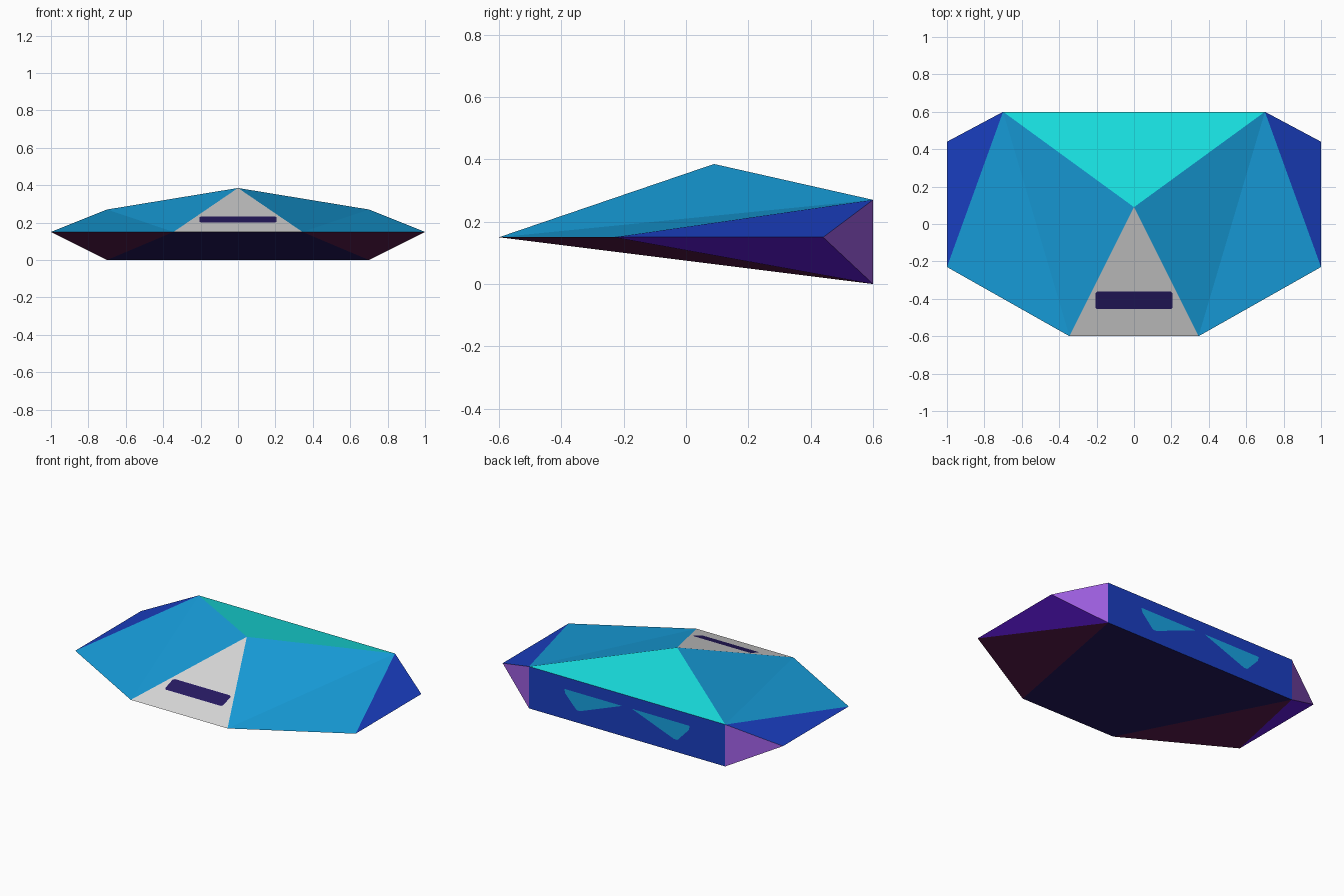
import bpy, bmesh
from mathutils import Vector

if "Cube" in bpy.data.objects:
    bpy.data.objects.remove(bpy.data.objects["Cube"])


def material(name, r, g, b):
    m = bpy.data.materials.new(name)
    lin = [((c / 255 + 0.055) / 1.055) ** 2.4 if c > 10 else c / 255 / 12.92 for c in (r, g, b)]
    m.diffuse_color = (*lin, 1)
    m.use_nodes = True
    m.node_tree.nodes["Principled BSDF"].inputs["Base Color"].default_value = m.diffuse_color
    return m


SKY = material("sky_blue", 24, 162, 225)
TEAL = material("bright_teal", 24, 224, 224)
GREY = material("light_grey", 218, 218, 218)
BLUE = material("royal_blue", 26, 62, 192)
LILAC = material("lilac", 162, 97, 230)
VIOLET = material("deep_violet", 98, 26, 220)
PLUM = material("dark_plum", 96, 30, 82)
INDIGO = material("indigo", 38, 26, 98)


def make_object(name, bm, mats):
    me = bpy.data.meshes.new(name)
    bm.to_mesh(me)
    bm.free()
    for m in mats:
        me.materials.append(m)
    ob = bpy.data.objects.new(name, me)
    bpy.context.collection.objects.link(ob)
    return ob


# Faceted hull: named corners, right half mirrored to the left
POINTS = {
    "front": (0.345, -0.6, 0.15),
    "side_front": (1, -0.23, 0.15),
    "side_back": (1, 0.44, 0.15),
    "back_top": (0.7, 0.6, 0.27),
    "back_low": (0.7, 0.6, 0),
}
SIDE_FACES = [
    (("apex", "front", "back_top"), SKY),
    (("front", "side_front", "back_top"), SKY),
    (("side_front", "side_back", "back_top"), BLUE),
    (("back_top", "side_back", "back_low"), LILAC),
    (("side_back", "side_front", "back_low"), VIOLET),
    (("side_front", "front", "back_low"), PLUM),
]
HULL_MATS = [SKY, TEAL, GREY, BLUE, LILAC, VIOLET, PLUM, INDIGO]

bm = bmesh.new()
apex = bm.verts.new((0, 0.09, 0.385))
R, L = {"apex": apex}, {"apex": apex}
for key, (x, y, z) in POINTS.items():
    R[key] = bm.verts.new((x, y, z))
    L[key] = bm.verts.new((-x, y, z))


def face(verts, mat):
    bm.faces.new(verts).material_index = HULL_MATS.index(mat)


for keys, mat in SIDE_FACES:
    face([R[k] for k in keys], mat)
    face([L[k] for k in reversed(keys)], mat)
# Faces that span the centre line
face((apex, L["front"], R["front"]), GREY)
face((apex, R["back_top"], L["back_top"]), TEAL)
face((R["back_top"], R["back_low"], L["back_low"], L["back_top"]), BLUE)
face((R["front"], L["front"], L["back_low"], R["back_low"]), INDIGO)
bmesh.ops.recalc_face_normals(bm, faces=bm.faces)
make_object("hull", bm, HULL_MATS)


def panel(name, outline, normal, mat, gap=0.001):
    """Flat painted panel lying on a hull face, facing along normal."""
    n = Vector(normal).normalized()
    b = bmesh.new()
    f = b.faces.new([b.verts.new(Vector(p) + n * gap) for p in outline])
    f.normal_update()
    if f.normal.dot(n) < 0:
        f.normal_flip()
    return make_object(name, b, [mat])


# Front window slot with clipped corners, lying on the sloping grey face
SLOPE = 0.235 / 0.69
half_w, y0, y1, c = 0.207, -0.455, -0.361, 0.01
corners = [(half_w, y0 + c), (half_w, y1 - c), (half_w - c, y1), (c - half_w, y1),
           (-half_w, y1 - c), (-half_w, y0 + c), (c - half_w, y0), (half_w - c, y0)]
panel("front_window", [(x, y, 0.15 + (y + 0.6) * SLOPE) for x, y in corners],
      (0, -SLOPE, 1), INDIGO)

# Pair of slanted rear lights on the flat back
LIGHT = [(0.035, 0.194), (0.448, 0.194), (0.44, 0.165), (0.36, 0.08), (0.335, 0.08)]
for side, s in (("right", 1), ("left", -1)):
    panel(f"rear_light_{side}", [(s * x, 0.6, z) for x, z in LIGHT], (0, 1, 0), SKY)
